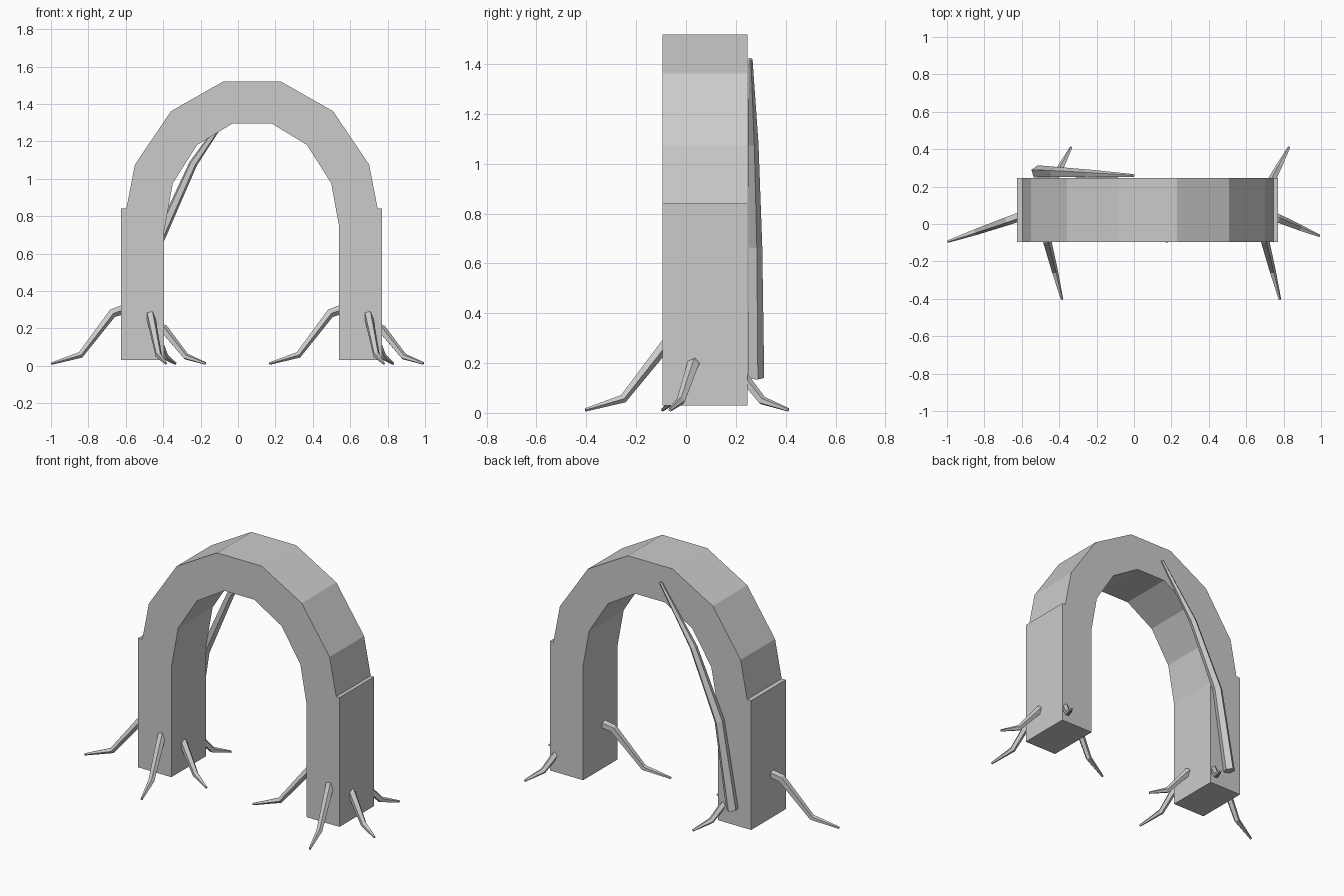
import bpy, bmesh
from math import sin, cos, pi
from mathutils import Vector

if "Cube" in bpy.data.objects:
    bpy.data.objects.remove(bpy.data.objects["Cube"])

CX, Y0, Y1 = 0.075, -0.095, 0.247     # arch centre and depth range
SPRING = 0.72                         # height where the arch starts


def finish(name, bm):
    bmesh.ops.recalc_face_normals(bm, faces=bm.faces)
    me = bpy.data.meshes.new(name)
    bm.to_mesh(me)
    bm.free()
    ob = bpy.data.objects.new(name, me)
    bpy.context.collection.objects.link(ob)
    return ob


def box(name, x0, x1, z0, z1):
    bm = bmesh.new()
    bmesh.ops.create_cube(bm, size=1)
    for v in bm.verts:
        v.co = (x1 if v.co.x > 0 else x0, Y1 if v.co.y > 0 else Y0,
                z1 if v.co.z > 0 else z0)
    return finish(name, bm)


def taper_tube(name, points, radii, sides=5):
    bm = bmesh.new()
    pts = [Vector(p) for p in points]
    rings = []
    for i, (p, r) in enumerate(zip(pts, radii)):
        a = (p - pts[i - 1]).normalized() if i else Vector()
        b = (pts[i + 1] - p).normalized() if i < len(pts) - 1 else Vector()
        q = (a + b).to_track_quat('Z', 'Y')
        rings.append([bm.verts.new(p + q @ Vector((r * cos(2 * pi * k / sides),
                      r * sin(2 * pi * k / sides), 0))) for k in range(sides)])
    for lo, hi in zip(rings, rings[1:]):
        for k in range(sides):
            n = (k + 1) % sides
            bm.faces.new((lo[k], lo[n], hi[n], hi[k]))
    bm.faces.new(rings[0])
    bm.faces.new(rings[-1])
    return finish(name, bm)


# Arch: seven-segment elliptical band
bm = bmesh.new()
sections = []
for i in range(8):
    t = pi * i / 7
    sections.append([bm.verts.new((CX - rx * cos(t), y, SPRING + rz * sin(t)))
                     for rx, rz, y in ((0.47, 0.59, Y0), (0.695, 0.82, Y0),
                                       (0.695, 0.82, Y1), (0.47, 0.59, Y1))])
for a, b in zip(sections, sections[1:]):
    for k in range(4):
        n = (k + 1) % 4
        bm.faces.new((a[k], a[n], b[n], b[k]))
bm.faces.new(sections[0])
bm.faces.new(sections[-1])
finish("arch", bm)

# Legs with four roots each: (x reach, y reach, bend height)
roots = ((-0.487, -0.17, 0.28), (0.337, -0.14, 0.195),
         (0.125, -0.48, 0.27), (0.175, 0.335, 0.195))
for side, lx in (("left", -0.51), ("right", 0.655)):
    box(side + "_leg", lx - 0.115, lx + 0.115, 0.03, 0.84)
    for i, (dx, dy, h) in enumerate(roots):
        path = [(lx + dx * f, 0.076 + dy * f, z) for f, z in
                ((0.1, h * 1.15), (0.337, h), (0.685, 0.03 + h * 0.1), (1, 0.012))]
        taper_tube(f"{side}_root_{i + 1}", path, (0.028, 0.025, 0.018, 0.007))

# Vine climbing the back of the left side
taper_tube("vine", ((-0.515, 0.278, 0.14), (-0.425, 0.276, 0.67),
                    (-0.24, 0.268, 1.08), (-0.005, 0.258, 1.42)),
           (0.036, 0.03, 0.023, 0.009))
